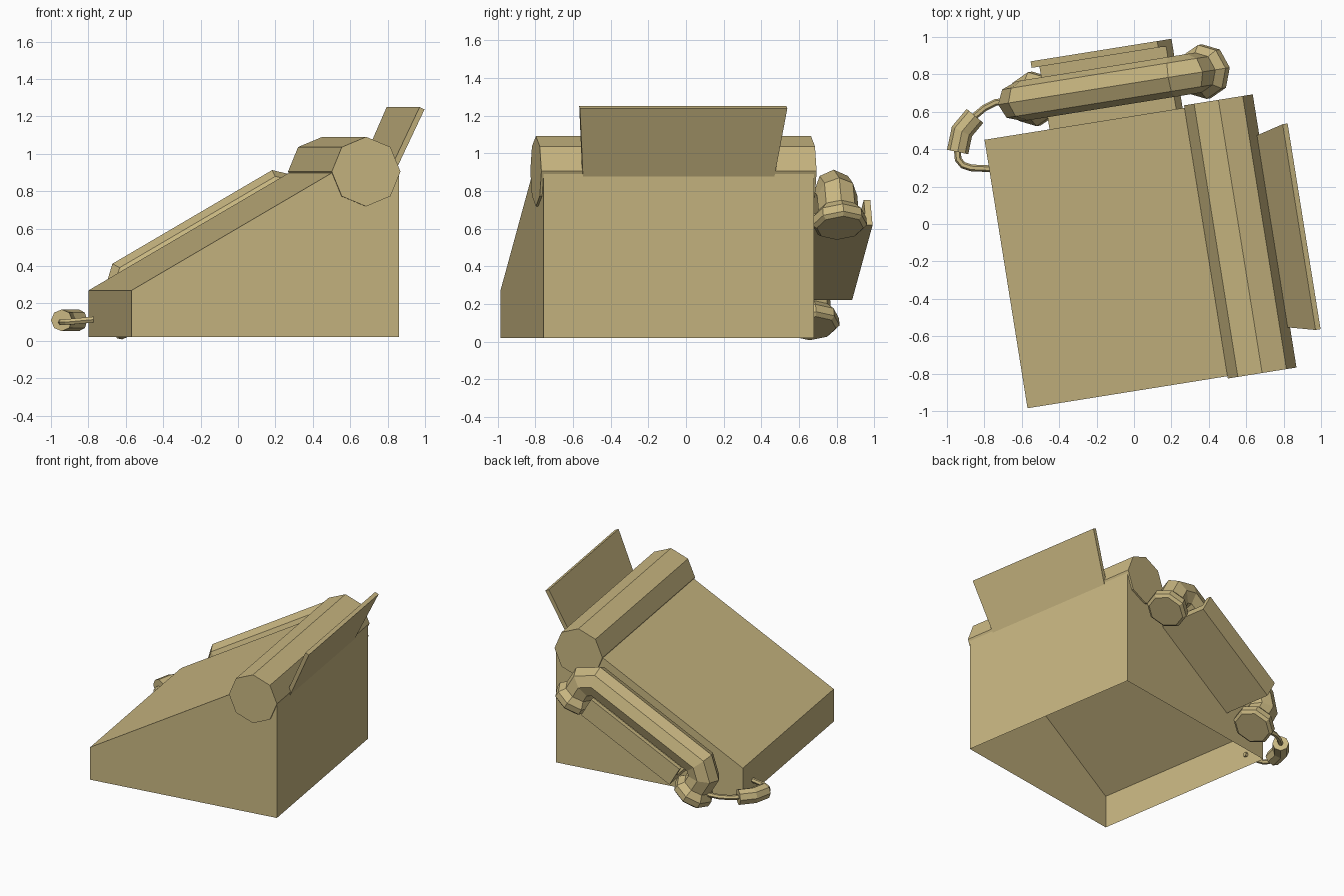
import bpy, bmesh, math
from mathutils import Vector

if "Cube" in bpy.data.objects:
    bpy.data.objects.remove(bpy.data.objects["Cube"])

TURN = math.radians(9.1)     # the whole machine is turned on its base
MID = -0.156                 # centre line of the body across its width
tan = bpy.data.materials.new("tan_plastic")
tan.diffuse_color = (0.58, 0.47, 0.22, 1)
tan.use_nodes = True
tan.node_tree.nodes["Principled BSDF"].inputs["Base Color"].default_value = tan.diffuse_color


def finish(name, bm, turned=True):
    bmesh.ops.recalc_face_normals(bm, faces=bm.faces)
    me = bpy.data.meshes.new(name)
    bm.to_mesh(me)
    bm.free()
    me.materials.append(tan)
    ob = bpy.data.objects.new(name, me)
    bpy.context.collection.objects.link(ob)
    if turned:
        ob.rotation_euler.z = TURN
    return ob


def loft(name, rings, caps=True, turned=True):
    """Skin closed rings of points in order."""
    bm = bmesh.new()
    rows = [[bm.verts.new(p) for p in ring] for ring in rings]
    n = len(rows[0])
    for a, b in zip(rows, rows[1:]):
        for i in range(n):
            j = (i + 1) % n
            bm.faces.new((a[i], a[j], b[j], b[i]))
    if caps:
        bm.faces.new(rows[0])
        bm.faces.new(rows[-1])
    return finish(name, bm, turned)


def prism(name, profile, y0, y1):
    return loft(name, [[(x, y, z) for x, z in profile] for y in (y0, y1)])


def sweep(name, pts, r, sides, binormal, turned=True):
    """Mitred tube along a path lying in the plane normal to binormal."""
    pts, b = [Vector(p) for p in pts], Vector(binormal).normalized()
    rings = []
    for i, p in enumerate(pts):
        t0 = (p - pts[i - 1]).normalized() if i else (pts[1] - p).normalized()
        t1 = (pts[i + 1] - p).normalized() if i < len(pts) - 1 else t0
        t = (t0 + t1).normalized()
        side = t.cross(b).normalized() / max(t.dot(t0), 0.5)
        angles = [2 * math.pi * k / sides for k in range(sides)]
        rings.append([p + r * (math.cos(a) * side + math.sin(a) * b) for a in angles])
    return loft(name, rings, turned=turned)


# wedge body: thin shell, open underneath
body = prism("body", [(-0.718, 0.02), (-0.718, 0.27), (0.37, 0.9),
                      (0.73, 0.9), (0.73, 0.02)], -0.8825, 0.571)
bm = bmesh.new()
bm.from_mesh(body.data)
under = [f for f in bm.faces if f.calc_center_median().z < 0.03]
bmesh.ops.delete(bm, geom=under, context='FACES')
bm.to_mesh(body.data)
bm.free()

# octagonal roller housing along the top
octagon = [(0.5505 + 0.186 * math.cos(k * math.pi / 4),
            0.905 + 0.186 * math.sin(k * math.pi / 4)) for k in range(8)]
prism("roller_housing", octagon, -0.895, 0.584)

# leaning paper tray, wider at the top
loft("paper_tray", [[(x, MID + s * h, z) for x, z, s in
                     ((xi, zi, -1), (xo, zo, -1), (xo, zo, 1), (xi, zi, 1))]
                    for xi, zi, xo, zo, h in ((0.693, 0.867, 0.72, 0.855, 0.512),
                                              (0.869, 1.25, 0.896, 1.238, 0.557))])

# slope frame: s runs up the slope, n stands off it
UP, OUT = Vector((0.8655, 0, 0.501)), Vector((-0.501, 0, 0.8655))


def slope(s, n, v=0.0):
    return UP * s + OUT * n + Vector((0, v, 0))


# handset cradle: L-shaped ledge on the side wall
ledge = [(0.571, 0.358), (0.946, 0.358), (0.946, 0.513),
         (0.911, 0.513), (0.911, 0.428), (0.571, 0.428)]
loft("handset_cradle", [[slope(s, n, v) for v, n in ledge] for s in (-0.175, 0.617)])

# handset: bent octagonal handle with a cup at each end
HV, HS, REACH = 0.745, 0.221, 0.532
arch = [(-REACH, 0.3), (-REACH, 0.46), (-REACH + 0.075, 0.53),
        (REACH - 0.075, 0.53), (REACH, 0.46), (REACH, 0.3)]
sweep("handset_handle", [slope(HS + s, n, HV) for s, n in arch], 0.108, 8, (0, 1, 0))
for name, sign in (("mouth_cup", -1), ("ear_cup", 1)):
    rings = []
    for r, n in ((0.125, 0.262), (0.146, 0.28), (0.146, 0.325), (0.108, 0.37)):
        rings.append([slope(HS + sign * REACH + r * math.cos(k * math.pi / 4), n,
                            HV + r * math.sin(k * math.pi / 4)) for k in range(8)])
    loft(name, rings)

# cord: thin ends and a thick coiled section
sweep("cord_to_handset", [(-0.62, 0.665, 0.11), (-0.74, 0.65, 0.11),
                          (-0.8, 0.62, 0.11), (-0.86, 0.57, 0.11)], 0.018, 6, (0, 0, 1), False)
sweep("cord_coil", [(-0.85, 0.578, 0.11), (-0.92, 0.495, 0.11),
                    (-0.943, 0.385, 0.11)], 0.058, 8, (0, 0, 1), False)
sweep("cord_to_body", [(-0.945, 0.4, 0.1), (-0.94, 0.345, 0.1), (-0.915, 0.315, 0.1),
                       (-0.87, 0.3, 0.105), (-0.76, 0.295, 0.115)], 0.018, 6, (0, 0, 1), False)
